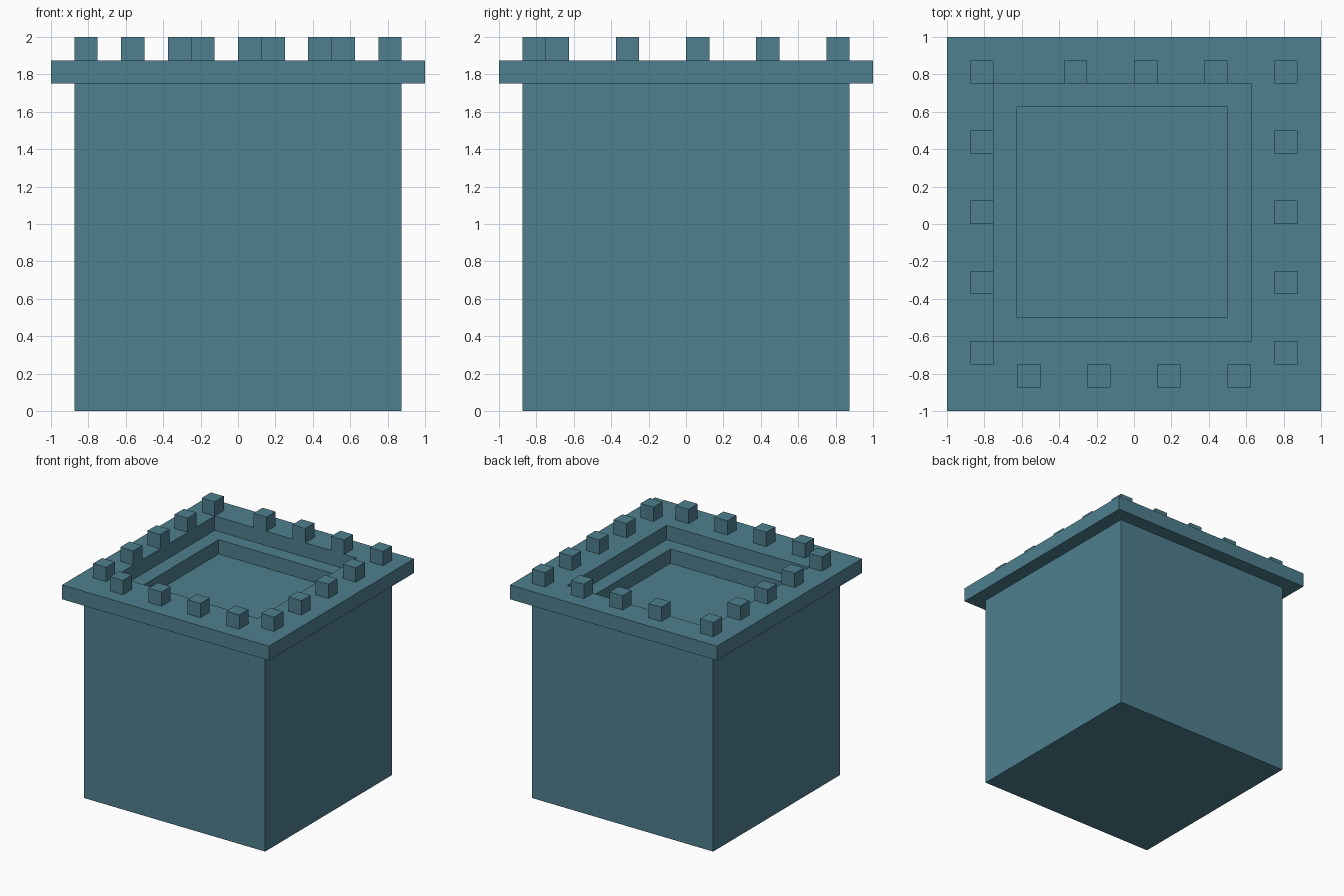
import bpy
import bmesh

cube = bpy.data.objects.get("Cube")
if cube:
    bpy.data.objects.remove(cube, do_unlink=True)

U = 0.125  # block size

# Single stone-blue colour
stone = bpy.data.materials.new("stone_blue")
stone.use_nodes = True
colour = (0.076, 0.212, 0.275, 1.0)
stone.diffuse_color = colour
bsdf = next(n for n in stone.node_tree.nodes if n.type == 'BSDF_PRINCIPLED')
bsdf.inputs["Base Color"].default_value = colour


def add_object(name, bm):
    bmesh.ops.recalc_face_normals(bm, faces=bm.faces)
    mesh = bpy.data.meshes.new(name)
    bm.to_mesh(mesh)
    bm.free()
    mesh.materials.append(stone)
    obj = bpy.data.objects.new(name, mesh)
    bpy.context.collection.objects.link(obj)
    return obj


def square_loft(name, rings):
    """Closed solid through square rings (x0, x1, y0, y1, z), in blocks."""
    bm = bmesh.new()
    loops = []
    for x0, x1, y0, y1, z in rings:
        corners = ((x0, y0), (x1, y0), (x1, y1), (x0, y1))
        loops.append([bm.verts.new((x * U, y * U, z * U)) for x, y in corners])
    for a, b in zip(loops, loops[1:]):
        for i in range(4):
            j = (i + 1) % 4
            bm.faces.new((a[i], a[j], b[j], b[i]))
    bm.faces.new(loops[0][::-1])
    bm.faces.new(loops[-1])
    return add_object(name, bm)


# Tower: walls, overhanging platform and two-step sunken roof
square_loft("tower", [
    (-7, 7, -7, 7, 0),
    (-7, 7, -7, 7, 14),
    (-8, 8, -8, 8, 14),
    (-8, 8, -8, 8, 15),
    (-6, 5, -5, 6, 15),
    (-6, 5, -5, 6, 14),
    (-5, 4, -4, 5, 14),
    (-5, 4, -4, 5, 13),
])

# Merlons: lower corner of each block, row by row
rows = {
    "back": [(x, 6) for x in (-7, -3, 0, 3, 6)],
    "left": [(6, y) for y in (-6, -3, 0, 3)],
    "right": [(-7, y) for y in (-6, -3, 0, 3)],
    "front": [(x, -7) for x in (-5, -2, 1, 4)],
}
for side, blocks in rows.items():
    for n, (x, y) in enumerate(blocks, 1):
        square_loft(f"merlon_{side}_{n}",
                    [(x, x + 1, y, y + 1, 15), (x, x + 1, y, y + 1, 16)])
